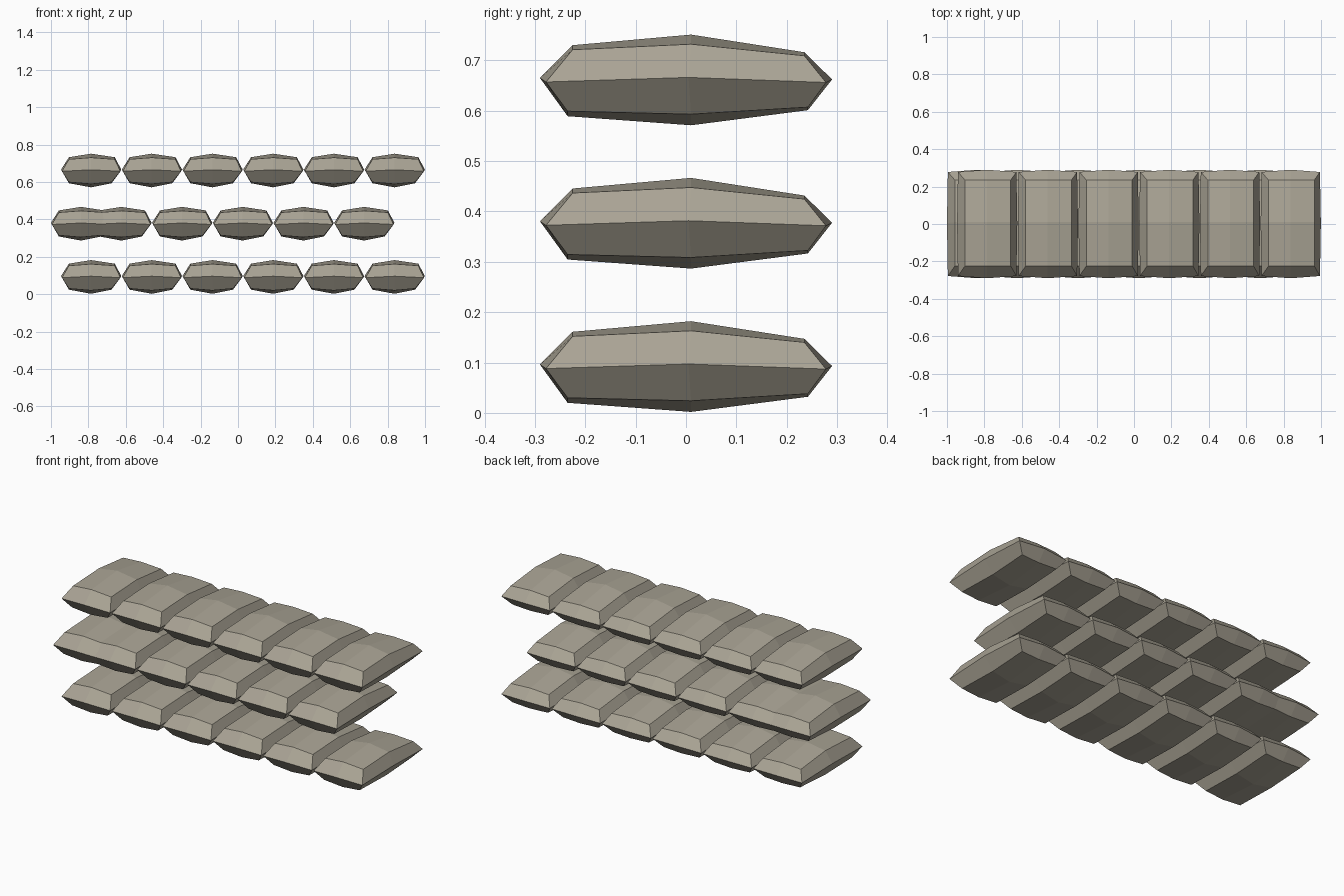
import bpy, bmesh

if "Cube" in bpy.data.objects:
    bpy.data.objects.remove(bpy.data.objects["Cube"])

# Eight compass steps around a bag, starting at the front left corner
RING = [(-1, -1), (0, -1), (1, -1), (1, 0), (1, 1), (0, 1), (-1, 1), (-1, 0)]


def make_bag_mesh():
    bm = bmesh.new()

    def ring(xs, ys, heights, bulge=0.0):
        # xs / ys: (low, middle, high) positions; heights: one per compass step
        out = []
        for (i, j), z in zip(RING, heights):
            x, y = xs[i + 1], ys[j + 1]
            if i and j:  # pull corners in a little
                x -= i * bulge * 0.4
                y -= j * bulge
            out.append(bm.verts.new((x, y, z)))
        return out

    bottom = ring((-0.118, 0.0, 0.11), (-0.235, 0.01, 0.242),
                  (0.03, 0.02, 0.03, 0.024, 0.038, 0.032, 0.038, 0.024))
    seam = ring((-0.16, 0.0, 0.162), (-0.29, 0.005, 0.29),
                (0.088, 0.096, 0.088, 0.097, 0.087, 0.093, 0.087, 0.097), 0.012)
    top = ring((-0.118, 0.0, 0.127), (-0.225, 0.01, 0.235),
               (0.152, 0.161, 0.152, 0.163, 0.14, 0.147, 0.14, 0.163))

    # Sloping sides
    for lo, hi in ((bottom, seam), (seam, top)):
        for k in range(8):
            n = (k + 1) % 8
            bm.faces.new((lo[k], lo[n], hi[n], hi[k]))
    # Domed top and bottom, four panels each
    for loop, z in ((top, 0.182), (bottom, 0.002)):
        c = bm.verts.new((0.0, 0.01, z))
        for k in range(0, 8, 2):
            bm.faces.new((loop[k - 1], loop[k], loop[k + 1], c))
    bmesh.ops.recalc_face_normals(bm, faces=bm.faces)
    mesh = bpy.data.meshes.new("sandbag")
    bm.to_mesh(mesh)
    bm.free()
    return mesh


bag = make_bag_mesh()
mat = bpy.data.materials.new("canvas")
mat.diffuse_color = (0.40, 0.37, 0.30, 1.0)
mat.use_nodes = True
mat.node_tree.nodes["Principled BSDF"].inputs["Base Color"].default_value = mat.diffuse_color
bag.materials.append(mat)

# Three courses; the middle one is offset and has an overlapping end bag
STEP, RISE = 0.3246, 0.2845
outer = [-0.786 + STEP * i for i in range(6)]
middle = [-0.84] + [-0.624 + STEP * i for i in range(5)]
for row, (label, xs) in enumerate((("lower", outer), ("middle", middle), ("upper", outer))):
    for i, x in enumerate(xs):
        ob = bpy.data.objects.new(f"{label}_sandbag_{i + 1}", bag)
        ob.location = (x, 0, row * RISE)
        bpy.context.collection.objects.link(ob)
